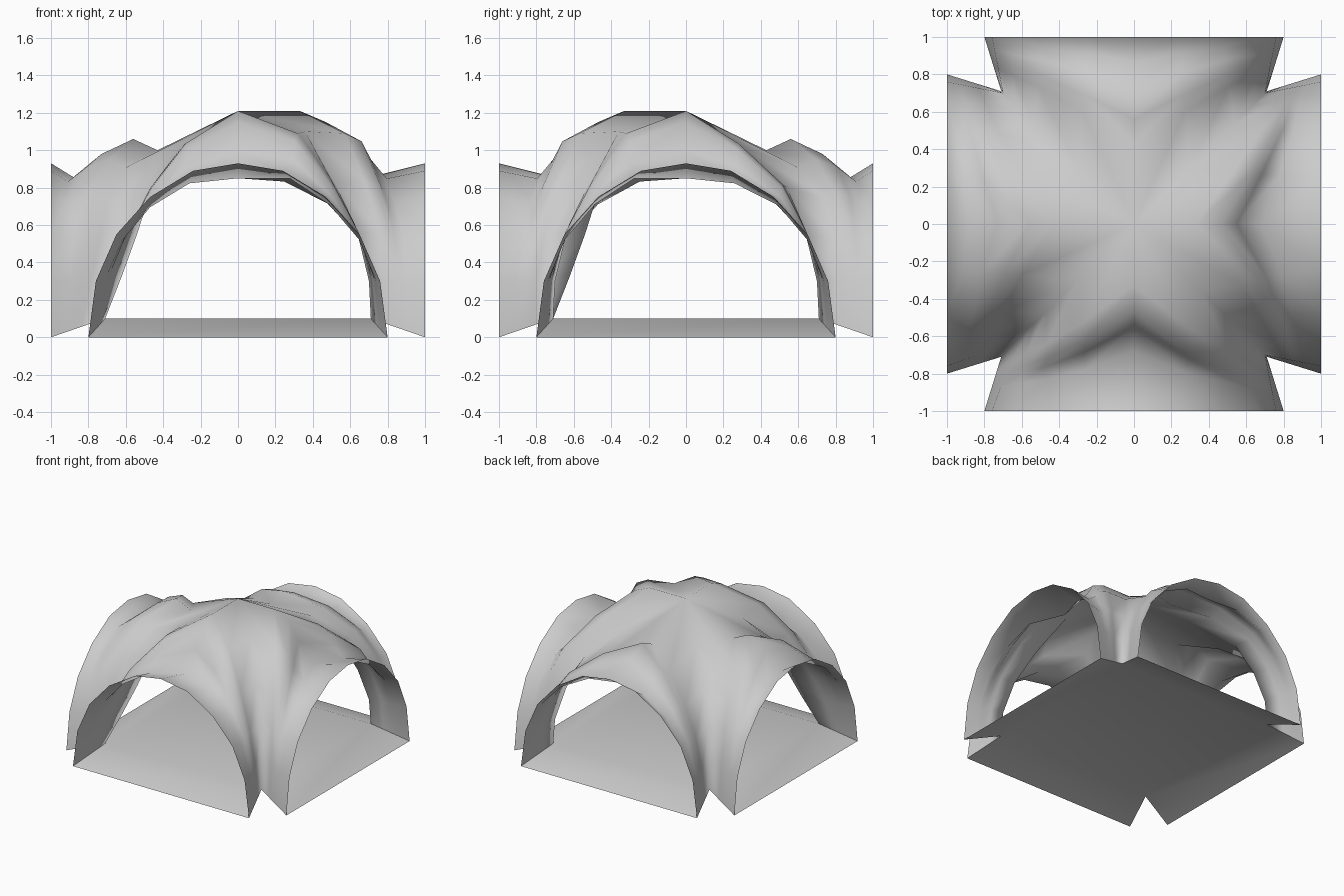
import bpy
import bmesh
from mathutils import Vector

cube = bpy.data.objects.get("Cube")
if cube:
    bpy.data.objects.remove(cube, do_unlink=True)

stone = bpy.data.materials.new("grey_stone")
stone.use_nodes = True
colour = (0.6, 0.6, 0.6, 1)
stone.diffuse_color = colour
stone.node_tree.nodes["Principled BSDF"].inputs["Base Color"].default_value = colour


def finish(name, bm):
    """Weld the patches and turn them into a smooth object."""
    bmesh.ops.remove_doubles(bm, verts=bm.verts, dist=0.001)
    mesh = bpy.data.meshes.new(name)
    bm.to_mesh(mesh)
    bm.free()
    mesh.materials.append(stone)
    for face in mesh.polygons:
        face.use_smooth = True
    obj = bpy.data.objects.new(name, mesh)
    bpy.context.collection.objects.link(obj)
    return obj


# Half arch of a tunnel mouth: sideways distance and height, base to crown
ARCH = [(0.8, 0), (0.76, 0.3), (0.65, 0.55), (0.47, 0.75), (0.24, 0.89), (0, 0.93)]

# Corner pillar curving into the vault: distance on both axes and height
PILLAR = [(0.71, 0.1), (0.7, 0.3), (0.64, 0.55), (0.54, 0.8), (0.3, 1.02), (0, 1.21)]
BULGED = [(0.71, 0.1), (0.62, 0.33), (0.54, 0.55), (0.47, 0.77), (0.3, 1.02), (0, 1.21)]
RAISED = [(0.71, 0.1), (0.7, 0.3), (0.64, 0.55), (0.52, 0.82), (0.36, 1.1), (0, 1.21)]

# Crown line of each tunnel: distance from the centre and height
STEEP = [(1, 0.93), (0.68, 0.85), (0.55, 1.0), (0.47, 1.15), (0.33, 1.21), (0, 1.21)]
HUMPED = [(1, 0.93), (0.87, 0.85), (0.73, 0.98), (0.56, 1.06), (0.43, 1.0), (0, 1.21)]


def arm(bm, along_x, sx, sy, pillar):
    """Half a tunnel, from its mouth to the diagonal of the crossing."""
    crown = STEEP if (sx > 0 if along_x else sy < 0) else HUMPED
    rows = []
    for i, ((side, rise), (reach, height)) in enumerate(zip(ARCH, pillar)):
        mouth = Vector((1, side, rise) if along_x else (side, 1, rise))
        inner = Vector((reach, reach, height))
        weight = (i / (len(ARCH) - 1)) ** 2
        row = []
        for dist, top in crown:
            s = 1 - dist
            p = mouth.lerp(inner, s)
            p.z += weight * (top - (0.93 + (1.21 - 0.93) * s))
            row.append(bm.verts.new((p.x * sx, p.y * sy, p.z)))
        rows.append(row)
    for low, high in zip(rows, rows[1:]):
        for a, b, c, d in zip(low, low[1:], high[1:], high):
            bm.faces.new((a, b, c, d))


# Vaulted shell over the crossing
bm = bmesh.new()
for sx in (-1, 1):
    for sy in (-1, 1):
        shape = PILLAR
        if sx < 0 and sy < 0:
            shape = BULGED
        elif sx > 0 and sy < 0:
            shape = RAISED
        for along_x in (True, False):
            arm(bm, along_x, sx, sy, shape)
bmesh.ops.remove_doubles(bm, verts=bm.verts, dist=0.001)
bmesh.ops.recalc_face_normals(bm, faces=bm.faces)
if sum(f.normal.z for f in bm.faces) < 0:
    bmesh.ops.reverse_faces(bm, faces=bm.faces)
finish("cave_vault", bm)

# Floor with a sloping threshold at each mouth
bm = bmesh.new()
inner = PILLAR[0][0]
corners = [(-inner, -inner), (inner, -inner), (inner, inner), (-inner, inner)]
ring = [bm.verts.new((x, y, 0.1)) for x, y in corners]
bm.faces.new(ring)
for i, a in enumerate(ring):
    b = ring[(i + 1) % 4]
    out = []
    for v in (b, a):
        wide, far = 0.8 / inner, 1 / inner
        fx, fy = (wide, far) if i % 2 == 0 else (far, wide)
        out.append(bm.verts.new((v.co.x * fx, v.co.y * fy, 0)))
    bm.faces.new((b, a, out[1], out[0]))
bmesh.ops.recalc_face_normals(bm, faces=bm.faces)
if sum(f.normal.z for f in bm.faces) < 0:
    bmesh.ops.reverse_faces(bm, faces=bm.faces)
finish("cave_floor", bm)
